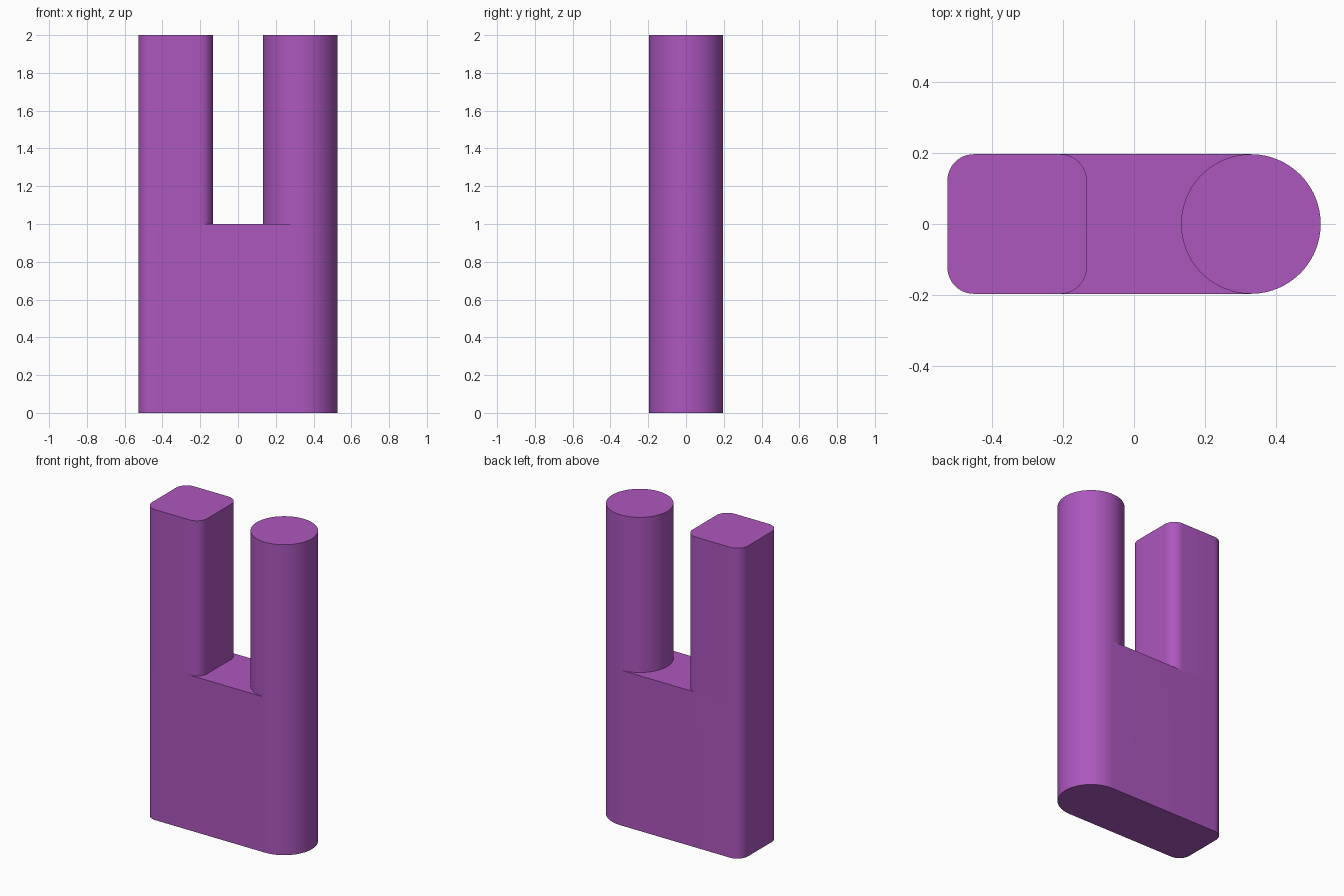
import bpy, bmesh, math

cube = bpy.data.objects.get("Cube")
if cube:
    bpy.data.objects.remove(cube, do_unlink=True)

R = 0.197              # half depth and round post radius
CX = 0.33              # post centre distance from the middle
FILLET = 0.075         # corner radius of the square post
MID, TOP = 1.0, 2.0    # web height and post height


def arc(cx, cy, r, a0, a1, n):
    """Points along an arc, angles in degrees."""
    return [(cx + r * math.cos(math.radians(a0 + (a1 - a0) * i / n)),
             cy + r * math.sin(math.radians(a0 + (a1 - a0) * i / n)))
            for i in range(n + 1)]


# Half outlines, counter-clockwise: each post has an outer and an inner side
k = R - FILLET
round_outer = arc(CX, 0, R, -90, 90, 48)
round_inner = arc(CX, 0, R, 90, 270, 48)
square_outer = arc(-CX - k, k, FILLET, 90, 180, 12) + arc(-CX - k, -k, FILLET, 180, 270, 12)
square_inner = arc(-CX + k, -k, FILLET, -90, 0, 12) + arc(-CX + k, k, FILLET, 0, 90, 12)

bm = bmesh.new()


def cap(points, z, up=True):
    verts = [bm.verts.new((x, y, z)) for x, y in points]
    bm.faces.new(verts if up else verts[::-1])


def walls(points, z0, z1):
    for a, b in zip(points, points[1:] + points[:1]):
        if math.dist(a, b) > 1e-6:
            bm.faces.new([bm.verts.new((*p, z)) for p, z in
                          ((a, z0), (b, z0), (b, z1), (a, z1))])


# Solid lower body
base = round_outer + square_outer
cap(base, 0, up=False)
walls(base, 0, MID)

# Web top between the posts
cap(square_inner + round_inner, MID)

# Two upper posts
for outline in (round_outer + round_inner[1:-1], square_outer + square_inner):
    walls(outline, MID, TOP)
    cap(outline, TOP)

bmesh.ops.remove_doubles(bm, verts=bm.verts, dist=1e-4)
mesh = bpy.data.meshes.new("forked_block")
bm.to_mesh(mesh)
bm.free()
block = bpy.data.objects.new("forked_block", mesh)
bpy.context.collection.objects.link(block)

# Purple finish
purple = bpy.data.materials.new("purple")
purple.use_nodes = True
colour = (0.413, 0.095, 0.515, 1)
purple.diffuse_color = colour
purple.node_tree.nodes["Principled BSDF"].inputs["Base Color"].default_value = colour
mesh.materials.append(purple)

# Smooth curves with sharp rims
bpy.ops.object.select_all(action='DESELECT')
block.select_set(True)
bpy.context.view_layer.objects.active = block
bpy.ops.object.shade_smooth_by_angle(angle=math.radians(30))
